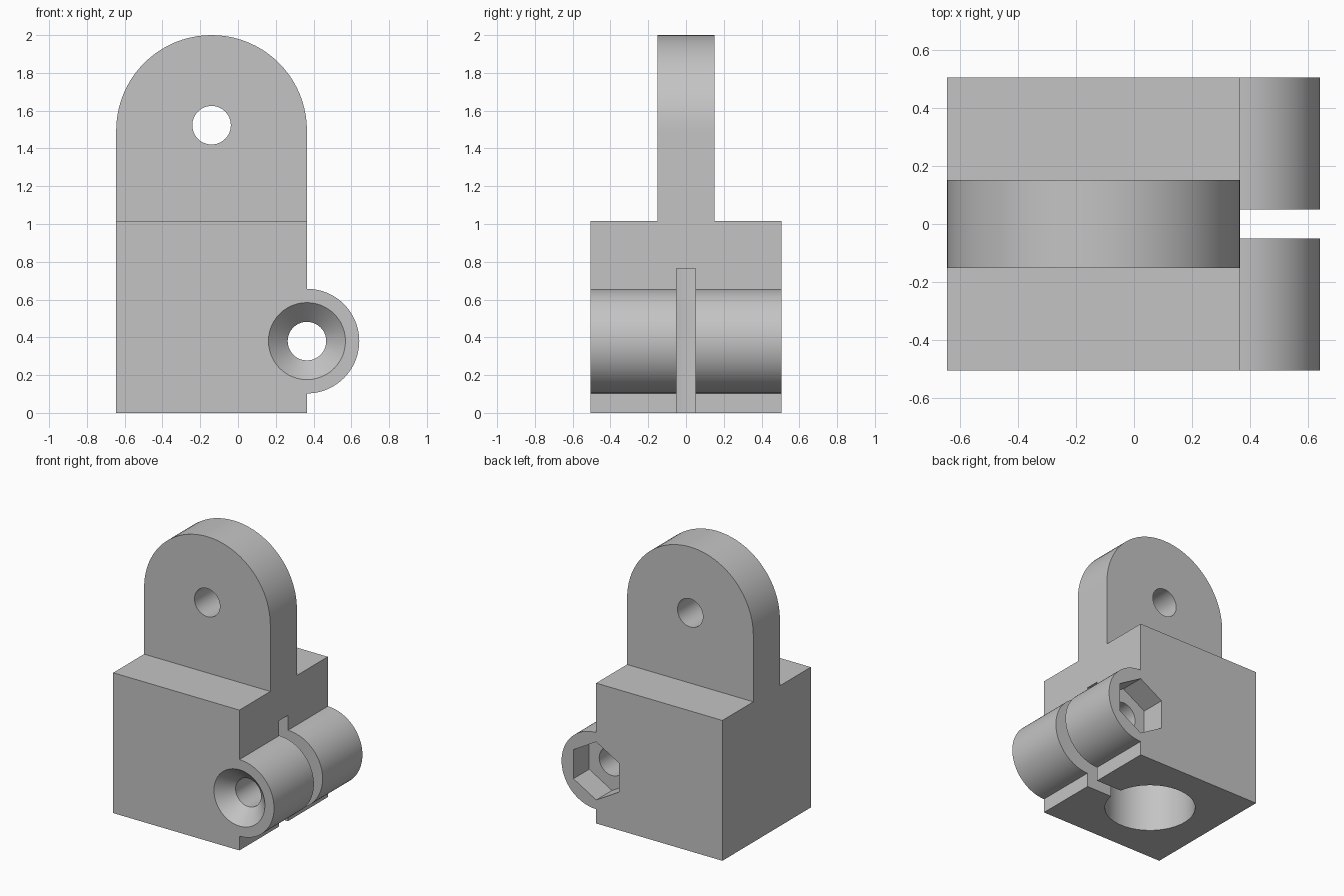
import bpy
import bmesh
from math import pi, cos, sin, radians

if "Cube" in bpy.data.objects:
    bpy.data.objects.remove(bpy.data.objects["Cube"], do_unlink=True)

# Main dimensions
HALF = 0.505                  # half width and depth of the block
MID = -0.14                   # x of the block and bore axis
LEFT, RIGHT = MID - HALF, MID + HALF
BLOCK_TOP = 1.015
BORE_TOP = 0.765
BOSS_Z, BOSS_R = 0.38, 0.277
BOLT_R = 0.102

grey = bpy.data.materials.new("plain grey")
grey.use_nodes = True
colour = (0.55, 0.55, 0.55, 1)
grey.diffuse_color = colour
grey.node_tree.nodes["Principled BSDF"].inputs["Base Color"].default_value = colour


def arc(cx, cz, r, start, end, steps):
    """Points along an arc in the xz plane, angles in degrees."""
    return [(cx + r * cos(radians(start + (end - start) * i / steps)),
             cz + r * sin(radians(start + (end - start) * i / steps)))
            for i in range(steps + 1)]


def loft(name, sections):
    """Solid skinned through matching rings of 3D points."""
    bm = bmesh.new()
    rings = [[bm.verts.new(p) for p in s] for s in sections]
    n = len(rings[0])
    for a, b in zip(rings, rings[1:]):
        for i in range(n):
            j = (i + 1) % n
            bm.faces.new((a[i], a[j], b[j], b[i]))
    bm.faces.new(rings[0])
    bm.faces.new(rings[-1])
    bmesh.ops.recalc_face_normals(bm, faces=bm.faces)
    mesh = bpy.data.meshes.new(name)
    bm.to_mesh(mesh)
    bm.free()
    mesh.materials.append(grey)
    obj = bpy.data.objects.new(name, mesh)
    bpy.context.collection.objects.link(obj)
    return obj


def extrude_y(name, outline, y0, y1):
    return loft(name, [[(x, y, z) for x, z in outline] for y in (y0, y1)])


def ring_y(r, y, sides, turn=0):
    """Ring around the bolt axis at depth y."""
    return [(RIGHT + r * cos(turn + 2 * pi * i / sides), y,
             BOSS_Z + r * sin(turn + 2 * pi * i / sides)) for i in range(sides)]


def combine(target, tool, operation):
    """Apply a boolean and discard the tool."""
    mod = target.modifiers.new(operation, 'BOOLEAN')
    mod.operation = operation
    mod.solver = 'EXACT'
    mod.object = tool
    bpy.context.view_layer.objects.active = target
    bpy.ops.object.modifier_apply(modifier=mod.name)
    bpy.data.objects.remove(tool, do_unlink=True)


# Block with the round clamp boss in one outline
outline = [(LEFT, 0), (RIGHT, 0)]
outline += arc(RIGHT, BOSS_Z, BOSS_R, -90, 90, 40)
outline += [(RIGHT, BLOCK_TOP), (LEFT, BLOCK_TOP)]
body = extrude_y("clamp_bracket", outline, -HALF, HALF)

# Round-topped lug on the block
lug = [(LEFT, BLOCK_TOP), (RIGHT, BLOCK_TOP)] + arc(MID, 2 - HALF, HALF, 0, 180, 40)
combine(body, extrude_y("lug", lug, -0.152, 0.152), 'UNION')

# Pin hole through the lug
pin = arc(MID, 1.523, BOLT_R, 0, 360, 48)[:-1]
combine(body, extrude_y("pin_hole", pin, -0.4, 0.4), 'DIFFERENCE')

# Blind bore from below
bore = [[(MID + 0.303 * cos(2 * pi * i / 64), 0.303 * sin(2 * pi * i / 64), z)
         for i in range(64)] for z in (-0.1, BORE_TOP)]
combine(body, loft("bore", bore), 'DIFFERENCE')

# Clamp slot from the bore out through the boss
slot = [(MID, -0.1), (0.8, -0.1), (0.8, BORE_TOP), (MID, BORE_TOP)]
combine(body, extrude_y("slot", slot, -0.05, 0.05), 'DIFFERENCE')

# Bolt hole with a countersink at the front
bolt = [ring_y(r, y, 48) for r, y in
        ((0.304, -HALF - 0.1), (BOLT_R, -HALF + 0.102), (BOLT_R, 0.7))]
combine(body, loft("bolt_hole", bolt), 'DIFFERENCE')

# Hexagonal nut pocket at the back
nut = [ring_y(0.21, y, 6, pi / 2) for y in (HALF - 0.18, 0.7)]
combine(body, loft("nut_pocket", nut), 'DIFFERENCE')

# Smooth the round walls, keep the edges sharp
bpy.ops.object.select_all(action='DESELECT')
body.select_set(True)
bpy.context.view_layer.objects.active = body
bpy.ops.object.shade_smooth_by_angle(angle=radians(30))
